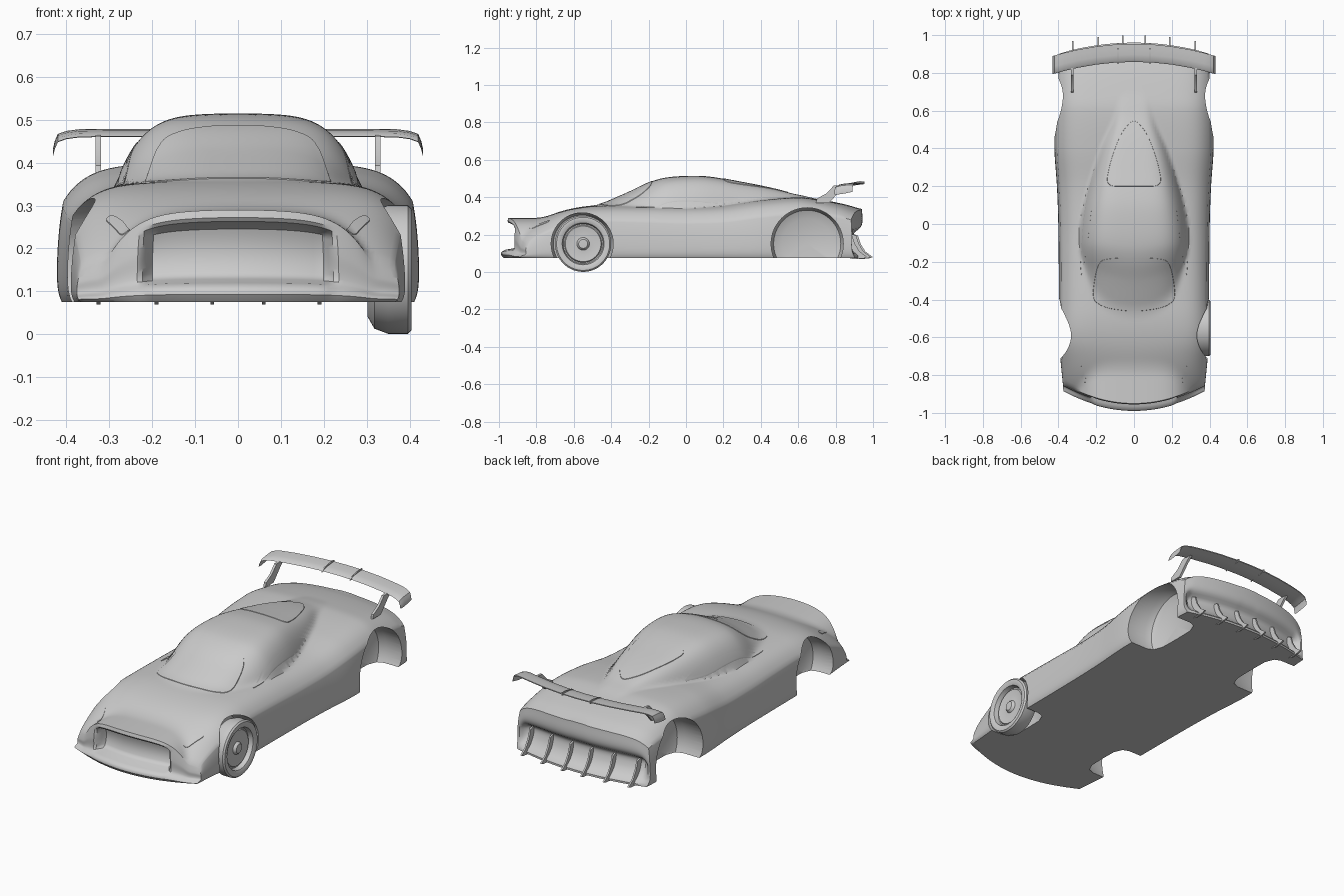
import bpy, bmesh, math

if "Cube" in bpy.data.objects:
    bpy.data.objects.remove(bpy.data.objects["Cube"])

# ---------- helpers ----------
def clamp(t):
    return max(0.0, min(1.0, t))

def smooth(a, b, t):
    t = clamp((t - a) / (b - a))
    return t * t * (3 - 2 * t)

def curve(*k):
    """Smooth function through (position, value) keys."""
    n = len(k)
    def slope(i):
        a, b = k[max(i - 1, 0)], k[min(i + 1, n - 1)]
        return (b[1] - a[1]) / (b[0] - a[0])
    def f(t):
        t = max(k[0][0], min(k[-1][0], t))
        i = next(j for j in range(n - 1) if t <= k[j + 1][0])
        d = k[i + 1][0] - k[i][0]
        s = (t - k[i][0]) / d
        return ((2*s**3 - 3*s*s + 1) * k[i][1] + (s**3 - 2*s*s + s) * d * slope(i)
                + (3*s*s - 2*s**3) * k[i + 1][1] + (s**3 - s*s) * d * slope(i + 1))
    return f

def finish(name, bm, angle=35):
    bmesh.ops.remove_doubles(bm, verts=bm.verts, dist=1e-5)
    bmesh.ops.recalc_face_normals(bm, faces=bm.faces)
    me = bpy.data.meshes.new(name)
    bm.to_mesh(me)
    bm.free()
    ob = bpy.data.objects.new(name, me)
    bpy.context.collection.objects.link(ob)
    shade(ob, angle)
    return ob

def shade(ob, angle):
    bpy.ops.object.select_all(action='DESELECT')
    ob.select_set(True)
    bpy.context.view_layer.objects.active = ob
    bpy.ops.object.shade_smooth_by_angle(angle=math.radians(angle))

def skin(bm, rows, closed=False):
    vs = [[bm.verts.new(p) for p in r] for r in rows]
    for a, b in zip(vs, vs[1:]):
        n = len(a)
        for i in range(n if closed else n - 1):
            j = (i + 1) % n
            bm.faces.new((a[i], a[j], b[j], b[i]))
    return vs

def lathe(bm, profile, y, z, side=1, n=56):
    rows = [[(side * x, y + r * math.cos(a), z + r * math.sin(a))
             for a in (2 * math.pi * i / n for i in range(n))] for r, x in profile]
    skin(bm, rows, True)

def plate(name, pts, xs, thick, bow=0.0):
    """Thin side-profile plates repeated at several x positions."""
    bm = bmesh.new()
    for x in xs:
        vs = skin(bm, [[(x + d, y - bow * x * x, z) for y, z in pts]
                       for d in (-thick / 2, thick / 2)], True)
        bm.faces.new(vs[0])
        bm.faces.new(vs[1])
    return finish(name, bm)

# ---------- body surface ----------
width = curve((-1, .36), (-.8, .375), (-.6, .388), (-.4, .385), (0, .388), (.2, .395),
              (.4, .408), (.6, .405), (.8, .398), (.95, .39))
deck = curve((-.95, .185), (-.93, .205), (-.85, .25), (-.75, .295), (-.65, .33), (-.55, .35),
             (-.45, .358), (-.2, .358), (0, .355), (.2, .362), (.4, .388), (.6, .402),
             (.7, .391), (.85, .362), (.94, .335))
edge_drop = curve((-.95, .02), (-.75, .05), (-.5, .065), (0, .075), (.6, .07), (.95, .04))
roof = curve((-.6, .29), (-.47, .355), (-.3, .43), (-.2, .478), (-.12, .503), (0, .514),
             (.12, .511), (.3, .48), (.45, .45), (.55, .425), (.65, .397), (.8, .33))
cabin_w = curve((-.5, .32), (-.25, .29), (0, .27), (.2, .235), (.4, .19), (.55, .14), (.8, .1))
nose_in = curve((0, -.025), (.1, -.04), (.2, -.02), (.27, .05), (.8, .055), (.88, .0), (1, 0))
nose_out = curve((0, -.025), (.1, -.035), (.25, -.008), (.6, -.006), (1, 0))
tail_in = curve((0, .02), (.06, .018), (.15, -.01), (.3, -.035), (.5, -.042), (.62, -.008), (.75, .004), (1, 0))
tail_out = curve((0, .02), (.2, .005), (.6, .004), (1, 0))

def bow(x, y):
    return .75 * x * x * clamp((-.55 - y) / .4) ** 1.2 - .375 * x * x * clamp((y - .6) / .34) ** 1.5

def top(x, y):
    a = abs(x)
    d = deck(y) - .1 * a * a - edge_drop(y) * (a / width(y)) ** 8
    front = 1.2 * a * a * smooth(.0, -.3, y) if y < 0 else 0
    c = roof(y - front) - .25 * a * a - .12 * min(a / cabin_w(y), 1.4) ** 5.5
    k = .02
    return max(c, d) + max(k - abs(c - d), 0) ** 2 / k / 4

def body_point(u, v, h):
    y = -.95 + 1.89 * v
    x = u * width(y)
    z = .075 + h * (top(x, y) - .075)
    g, t = smooth(.19, .225, abs(x)), smooth(.34, .385, abs(x))
    fx = nose_in(h) * (1 - g) + nose_out(h) * g
    rx = tail_in(h) * (1 - t) + tail_out(h) * t
    off = fx * max(0, 1 - (y + .95) / .12) ** 2 + rx * max(0, 1 - (.94 - y) / .12) ** 2
    side = 1 + .035 * (1 - h ** 3) - .03 * (1 - h) ** 10
    return (x * side, y + off + bow(x, y), z)

# body shell: six mapped faces of a box
U = [i / 32 - 1 for i in range(65)]
V = [i / 110 for i in range(111)]
H = [i / 24 for i in range(25)]
bm = bmesh.new()
for e in (0, 1):
    skin(bm, [[body_point(u, v, e) for u in U] for v in V])
    skin(bm, [[body_point(u, e, h) for u in U] for h in H])
    skin(bm, [[body_point(2 * e - 1, v, h) for v in V] for h in H])
body = finish("car_body", bm)

# wheel wells
bm = bmesh.new()
for y, r in ((-.555, .166), (.648, .193)):
    for s in (1, -1):
        lathe(bm, [(0, .25), (r * .7, .255), (r * .93, .275), (r, .31), (r, .5), (0, .5)], y, .151, s)
cutter = finish("wheel_well_cutter", bm)
cutter.hide_render = True
mod = body.modifiers.new("wells", 'BOOLEAN')
mod.operation, mod.solver, mod.object = 'DIFFERENCE', 'EXACT', cutter
bpy.context.view_layer.objects.active = body
bpy.ops.object.modifier_apply(modifier="wells")
bpy.data.objects.remove(cutter)
shade(body, 35)

# ---------- glass and lamps: thin panels following the body ----------
def panel(name, outline, sides=(1,), lift=.0025):
    for _ in range(3):
        pts = list(zip(outline, outline[1:] + outline[:1]))
        outline = [tuple(a[i] * (1 - f) + b[i] * f for i in (0, 1)) for a, b in pts for f in (.2, .8)]
    cx, cy = (sum(p[i] for p in outline) / len(outline) for i in (0, 1))
    bm = bmesh.new()
    for s in sides:
        rows = []
        for f, l in [(i / 12, lift) for i in range(13)] + [(1.015, -.004)]:
            ring = [(cx + (x - cx) * f, cy + (y - cy) * f) for x, y in outline]
            rows.append([(s * x, y + bow(x, y), top(x, y) + l) for x, y in ring])
        skin(bm, rows, True)
    finish(name, bm)

panel("windscreen", [(0, -.465), (.15, -.445), (.225, -.4), (.19, -.195), (.1, -.18),
                     (-.1, -.18), (-.19, -.195), (-.225, -.4), (-.15, -.445)])
panel("rear_window", [(-.15, .2), (0, .2), (.15, .2), (.125, .33), (.07, .48), (0, .56),
                      (-.07, .48), (-.125, .33)])
panel("side_window", [(.28, -.29), (.283, -.2), (.27, 0), (.25, .15), (.2, .33), (.213, .2),
                      (.228, .05), (.248, -.12)], (1, -1))
panel("headlight", [(.25, -.875), (.27, -.88), (.288, -.83), (.31, -.775), (.295, -.755),
                    (.265, -.81)], (1, -1))

# ---------- the single front wheel ----------
bm = bmesh.new()
lathe(bm, [(0, .393), (.024, .392), (.03, .386), (.034, .378), (.06, .376), (.095, .382),
           (.1, .374), (.106, .374), (.112, .398), (.128, .405), (.142, .404), (.15, .396),
           (.15, .35), (.138, .318), (.11, .302), (0, .302)], -.55, .151)
finish("front_wheel", bm)

# ---------- rear wing ----------
section = [(0, 0), (.1, .006), (.4, .008), (.75, .006), (1, .004), (1, -.001), (.6, -.004), (.2, -.004)]
half = [(0, 0), (.1, 0), (.2, 0), (.3, 0), (.37, -.001), (.4, -.005), (.42, -.012), (.427, -.028), (.431, -.045)]
span = [(-x, d) for x, d in half[:0:-1]] + half
bm = bmesh.new()
rows = skin(bm, [[(x, .858 + .096 * c - .35 * x * x, .461 + .014 * c + t + d) for c, t in section]
                 for x, d in span], True)
bm.faces.new(rows[0])
bm.faces.new(rows[-1])
finish("rear_wing", bm)
plate("wing_support", [(.695, .37), (.7, .393), (.75, .42), (.79, .462), (.86, .468), (.82, .43), (.765, .37)],
      (-.326, .326), .013)
plate("wing_rib", [(.85, .458), (.87, .474), (.93, .486), (.957, .485), (.957, .47)],
      (-.085, .085), .006, .35)

# ---------- diffuser fins ----------
plate("diffuser_fin", [(.88, .21), (.92, .195), (.935, .15), (.96, .11), (1.0, .08), (.98, .073),
                       (.93, .069), (.88, .08)], (-.325, -.19, -.06, .06, .19, .325), .009, .3)
